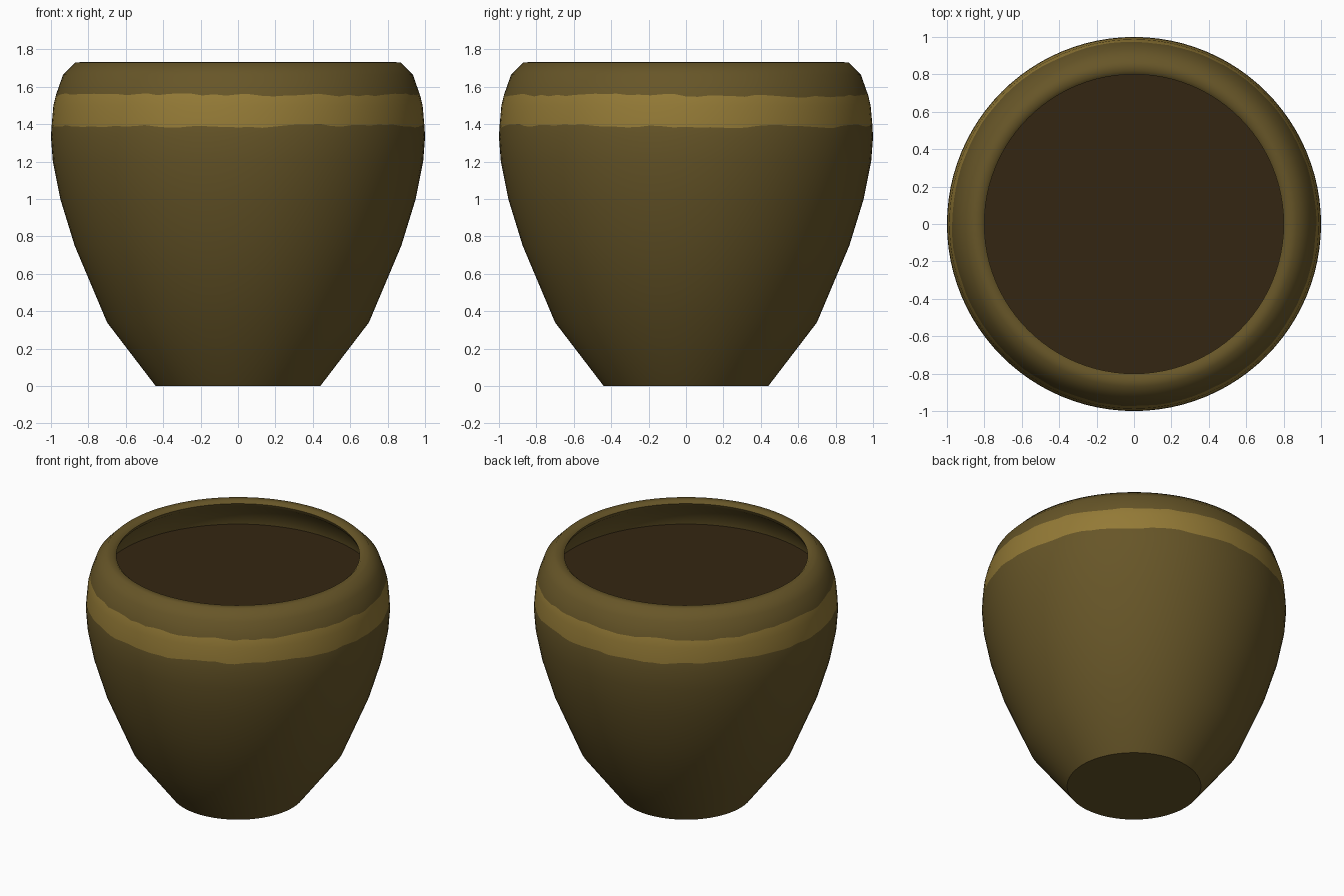
import bpy, bmesh, math, random

if "Cube" in bpy.data.objects:
    bpy.data.objects.remove(bpy.data.objects["Cube"])

random.seed(4)
SEG = 96


def material(name, rgb):
    m = bpy.data.materials.new(name)
    m.diffuse_color = (*rgb, 1)
    m.use_nodes = True
    m.node_tree.nodes["Principled BSDF"].inputs["Base Color"].default_value = m.diffuse_color
    return m


glaze = material("olive brown glaze", (0.135, 0.092, 0.021))
ochre = material("ochre band", (0.295, 0.195, 0.037))
earth = material("dark earth", (0.034, 0.019, 0.006))

# Outer wall from foot to rim, then over the lip and down inside
outer = [(0.44, 0), (0.70, 0.34), (0.873, 0.75), (0.95, 1.0), (0.99, 1.2),
         (1.0, 1.33), (0.997, 1.39), (0.987, 1.50), (0.974, 1.555),
         (0.935, 1.665), (0.87, 1.73)]
inner = [(0.82, 1.733), (0.80, 1.715), (0.81, 1.69), (0.89, 1.62),
         (0.925, 1.50), (0.925, 1.42)]
BAND = (6, 8)  # profile rings bounding the painted band


def radius_at(z):
    for (r0, z0), (r1, z1) in zip(outer, outer[1:]):
        if z <= z1:
            return r0 + (r1 - r0) * (z - z0) / (z1 - z0)
    return outer[-1][0]


def finish(name, bm, mats, angle):
    bmesh.ops.recalc_face_normals(bm, faces=bm.faces) if name != "soil" else None
    me = bpy.data.meshes.new(name)
    bm.to_mesh(me)
    bm.free()
    for m in mats:
        me.materials.append(m)
    ob = bpy.data.objects.new(name, me)
    bpy.context.collection.objects.link(ob)
    bpy.ops.object.select_all(action='DESELECT')
    ob.select_set(True)
    bpy.context.view_layer.objects.active = ob
    bpy.ops.object.shade_smooth_by_angle(angle=math.radians(angle))
    return ob


# Pot: lathe with hand-painted wavy band edges
bm = bmesh.new()
rings = []
for k, (r, z) in enumerate(outer + inner):
    ring = []
    wave = 0
    for i in range(SEG):
        a = 2 * math.pi * i / SEG
        rr, zz = r, z
        if k in BAND:
            wave = 0.6 * wave + random.uniform(-0.007, 0.007)
            zz = z + wave
            rr = radius_at(zz)
        ring.append(bm.verts.new((rr * math.cos(a), rr * math.sin(a), zz)))
    rings.append(ring)
for k in range(len(rings) - 1):
    for i in range(SEG):
        j = (i + 1) % SEG
        f = bm.faces.new((rings[k][i], rings[k][j], rings[k + 1][j], rings[k + 1][i]))
        f.material_index = 1 if BAND[0] <= k < BAND[1] else 0
bm.faces.new(rings[0][::-1])
finish("pot", bm, [glaze, ochre], 50)

# Soil disc inside the pot
bm = bmesh.new()
bmesh.ops.create_circle(bm, cap_ends=True, segments=SEG, radius=0.925)
for v in bm.verts:
    v.co.z = 1.51
for f in bm.faces:
    f.normal_update()
    if f.normal.z < 0:
        f.normal_flip()
finish("soil", bm, [earth], 30)
